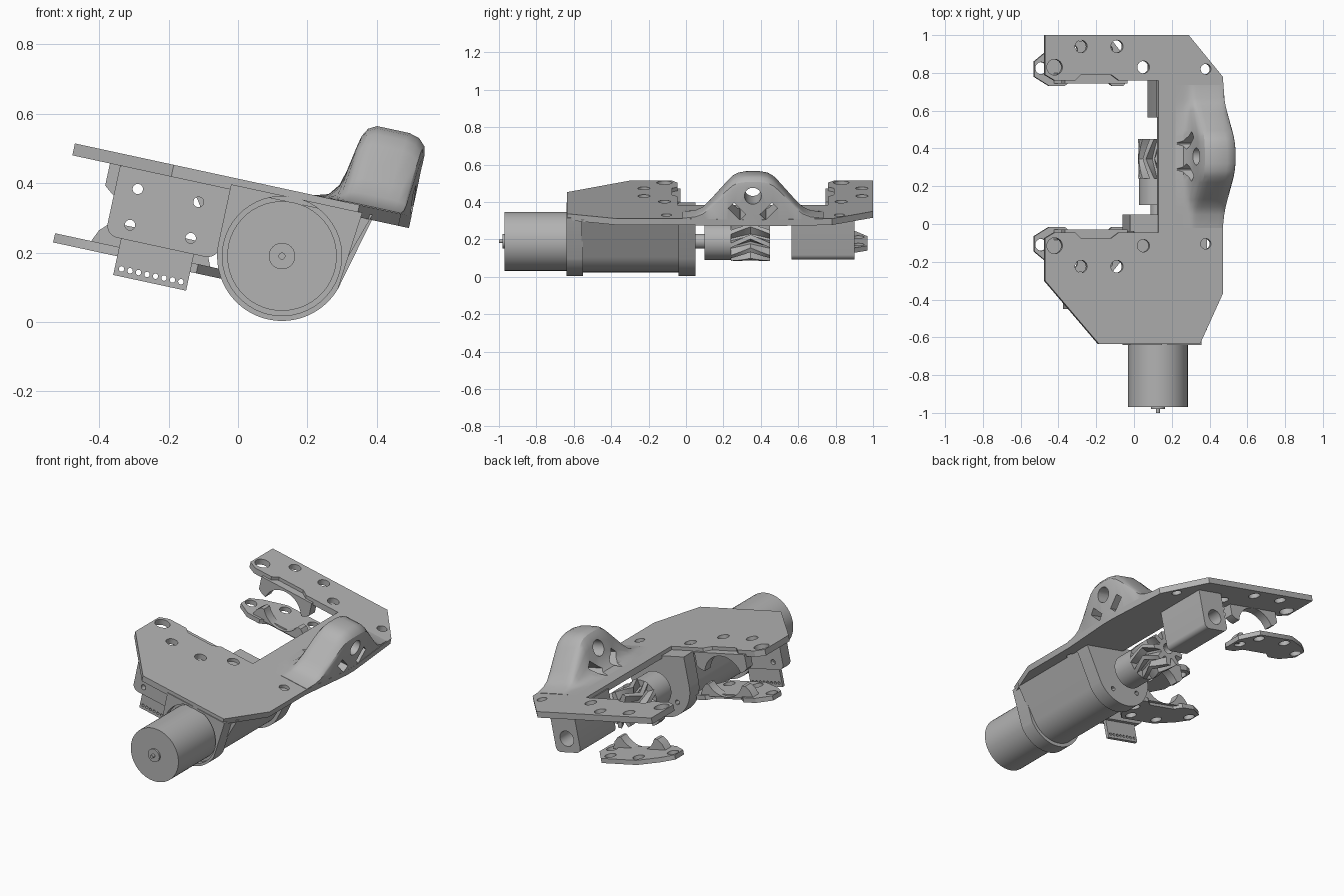
import bpy, bmesh
from math import sin, cos, pi, radians
from mathutils import Matrix, Vector

if "Cube" in bpy.data.objects:
    bpy.data.objects.remove(bpy.data.objects["Cube"])

TILT = radians(12.2)
C = cos(TILT)
# Working frame: u along the tilted plate, y along the motor, w out of the plate
FRAME = Matrix.Translation((0, 0, 0.413)) @ Matrix.Rotation(TILT, 4, 'Y')
AU, AW = 0.171, -0.191        # motor axis in the working frame
MIRROR = 0.715                # y of the second jaw = MIRROR - y

grey = bpy.data.materials.new("plain grey")
grey.use_nodes = True
grey.diffuse_color = (0.45, 0.45, 0.45, 1)
grey.node_tree.nodes["Principled BSDF"].inputs["Base Color"].default_value = (0.45, 0.45, 0.45, 1)
parts = []


def build(name, shells):
    """Skin each shell, a list of equal-length rings, and cap its ends."""
    bm = bmesh.new()
    for rings in shells:
        rows = [[bm.verts.new(p) for p in ring] for ring in rings]
        n = len(rows[0])
        for a, b in zip(rows, rows[1:]):
            for i in range(n):
                bm.faces.new((a[i], a[(i + 1) % n], b[(i + 1) % n], b[i]))
        bm.faces.new(rows[0])
        bm.faces.new(rows[-1][::-1])
    bmesh.ops.recalc_face_normals(bm, faces=bm.faces)
    bm.transform(FRAME)
    me = bpy.data.meshes.new(name)
    bm.to_mesh(me)
    bm.free()
    me.materials.append(grey)
    ob = bpy.data.objects.new(name, me)
    bpy.context.collection.objects.link(ob)
    parts.append(ob)
    return ob


def along_y(pts, y0, y1):
    return [[Vector((u, y, w)) for u, w in pts] for y in (y0, y1)]


def along_w(pts, w0, w1):
    return [[Vector((u, y, w)) for u, y in pts] for w in (w0, w1)]


def along_u(pts, u0, u1):
    return [[Vector((u, y, w)) for y, w in pts] for u in (u0, u1)]


def arc(cx, cy, r, a0, a1, n):
    return [(cx + r * cos(radians(a0 + (a1 - a0) * i / n)),
             cy + r * sin(radians(a0 + (a1 - a0) * i / n))) for i in range(n + 1)]


def circle(cx, cy, r, n=32):
    return arc(cx, cy, r, 0, 360, n)[:-1]


def round_bottom(u0, u1, w0, w1, r):
    """Rectangle with its two lower corners rounded."""
    return ([(u0, w1)] + arc(u0 + r, w0 + r, r, 180, 270, 6)
            + arc(u1 - r, w0 + r, r, 270, 360, 6) + [(u1, w1)])


def cut(ob, shells):
    cutter = build("cutter", shells)
    parts.remove(cutter)
    cutter.hide_render = True
    mod = ob.modifiers.new("holes", 'BOOLEAN')
    mod.operation, mod.solver, mod.object = 'DIFFERENCE', 'EXACT', cutter
    bpy.context.view_layer.update()
    deps = bpy.context.evaluated_depsgraph_get()
    me = bpy.data.meshes.new_from_object(ob.evaluated_get(deps))
    ob.modifiers.clear()
    ob.data = me
    bpy.data.objects.remove(cutter)


def flip(pts):
    return [(u, MIRROR - y) for u, y in pts]


# Top plate with its two upper jaws and screw holes
jaw_edge = [(-.47, .79), (-.42, .76), (-.31, .76), (-.28, .79), (-.12, .79), (-.08, .76), (.13, .76)]
outline = ([(-.47, 1)] + jaw_edge + flip(jaw_edge)[::-1]
           + [(-.47, -.3), (-.185, -.635), (.35, -.635), (.47, -.37), (.47, -.02),
              (.5, .32), (.5, .4), (.47, .78), (.29, 1)])
plate = build("top_plate", [along_w([(x / C, y) for x, y in outline], -.035, 0)])
spots = [(-.28, .94, .033), (-.09, .94, .033), (.05, .83, .033), (-.42, .83, .042), (.38, .82, .028)]
holes = []
for x, y, r in spots:
    for yy in (y, MIRROR - y):
        holes.append(along_w(circle(x / C, yy, r, 24), -.1, .1))
cut(plate, holes)

# Raised hump with a cross hole and two slots
profile = [(.225, 0), (.265, .012), (.29, .045), (.302, .09), (.314, .157), (.322, .195), (.336, .22),
           (.36, .233), (.455, .233), (.485, .225), (.505, .205), (.511, .18)]
rise = [(-.02, .01), (.05, .06), (.09, .15), (.13, .33), (.22, .77), (.25, .9), (.28, .97), (.32, 1)]
rise += [(MIRROR - y, h) for y, h in rise[::-1]]
rings = []
for y, h in rise:
    out = .031 * (1 - min(1, max(0, abs(y - MIRROR / 2) - .04) / .34))
    ring = [(u if u < .45 else u - .031 + out, w * h) for u, w in profile]
    ring = [(.225, -.034)] + ring + [(ring[-1][0], -.034)]
    rings.append([Vector((u, y, w)) for u, w in ring])
hump = build("grip_hump", [rings])
slots = [along_u(circle(MIRROR / 2, .13, .045), .15, .7)]
for side in (-1, 1):
    slot = []
    for a, b in ((-.045, -.022), (.045, -.022), (.045, .022), (-.045, .022)):
        slot.append((MIRROR / 2 + side * (.085 - .7 * (a + b)), .045 + .7 * (b - a)))
    slots.append(along_u(slot, .15, .7))
cut(hump, slots)

# Motor body, end boss and shafts
for name, r, y0, y1 in (("motor_body", .158, -.97, .0), ("motor_boss", .038, -.98, -.96),
                        ("motor_pin", .01, -1, -.96), ("drive_shaft", .04, 0, .12),
                        ("pinion_hub", .1, .1, .24)):
    build(name, [along_y(circle(AU, AW, r, 48), y0, y1)])


# Motor housing: two collars and a slimmer middle, blended up to the plate
def housing(r, flare):
    return [(AU - r, -.02)] + arc(AU, AW, r, 180, 342, 36) + [(AU + flare, -.02)]


front_collar = build("front_collar", [along_y(housing(.187, .2), -.64, -.55)])
cut(front_collar, [along_y(circle(AU, AW, .172, 48), -.7, -.61)])
build("housing_middle", [along_y(housing(.166, .23), -.56, -.03)])
rear_collar = build("rear_collar", [along_y(housing(.187, .235), -.04, .05)])
cut(rear_collar, [along_y(circle(AU + .13 * cos(a), AW + .13 * sin(a), .014, 12), .02, .1)
                  for a in (-.8, -2.3)])

# Herringbone pinion
TEETH = 9
rings = []
for k in range(9):
    y = .24 + .21 * k / 8
    twist = .45 * (1 - abs(k - 4) / 4)
    ring = []
    for t in range(TEETH):
        for off, r in ((-.36, .062), (-.17, .105), (.17, .105), (.36, .062)):
            a = 2 * pi * (t + off) / TEETH + twist
            ring.append(Vector((AU + r * cos(a), y, AW + r * sin(a))))
    rings.append(ring)
pinion = build("herringbone_pinion", [rings])
cut(pinion, [along_y(circle(AU, AW, .032, 24), .38, .5)])

# Bearing block under the rear of the plate
block = build("bearing_block", [along_y(round_bottom(.125, .29, -.27, -.02, .03), .565, .9)])
cut(block, [along_y(circle(.205, -.19, .045), .78, 1)])

# Lower jaw plates and the arched clamps of all four jaws
lower = [(-.482, .86), (-.482, .78), (-.4, .73), (-.318, .73), (-.277, .765), (-.1, .765), (-.06, .73),
         (0, .73), (.02, .76), (.02, .87), (-.06, .97), (-.3, .97), (-.42, .91)]
upper_clamp = ([(-.37, -.02), (-.37, -.1)] + [(-.345, -.12)]
               + arc(-.2, -.16, .125, 165, 15, 20) + [(-.055, -.12), (-.03, -.1), (-.03, -.02)])
lower_clamp = ([(-.38, -.275), (-.36, -.23), (-.335, -.205)]
               + arc(-.2, -.15, .125, 205, 335, 18) + [(-.065, -.205), (-.04, -.23), (-.02, -.275)])
for end in ("rear", "front"):
    place = (lambda p: p) if end == "rear" else flip
    plate_low = build(end + "_lower_jaw", [along_w(place(lower), -.292, -.265)])
    pins = place([(-.445, .825), (-.28, .92), (-.09, .92), (-.03, .82)])
    cut(plate_low, [along_w(circle(u, y, .032, 24), -.4, -.2) for u, y in pins])
    y0, y1 = sorted(y for _, y in place([(0, .745), (0, .8)]))
    build(end + "_upper_clamp", [along_y(upper_clamp, y0, y1)])
    build(end + "_lower_clamp", [along_y(lower_clamp, y0, y1)])

# Sensor bracket with four screw holes, and the hanging pin strip
bracket = build("sensor_bracket", [along_y(round_bottom(-.34, -.01, -.24, -.02, .035), -.45, -.38)])
cut(bracket, [along_y(circle(u, w, .015, 16), -.6, -.2) for u in (-.276, -.097) for w in (-.09, -.196)])
strip = build("pin_strip", [along_y([(-.293, -.347), (-.078, -.347), (-.078, -.2), (-.293, -.2)], -.42, -.4)])
cut(strip, [along_y(circle(-.273 + .025 * i, -.325, .008, 12), -.6, -.2) for i in range(8)])

# Smooth the rounded surfaces and keep crisp edges
bpy.ops.object.select_all(action='DESELECT')
for ob in parts:
    ob.select_set(True)
bpy.context.view_layer.objects.active = parts[0]
bpy.ops.object.shade_smooth_by_angle(angle=radians(30))
